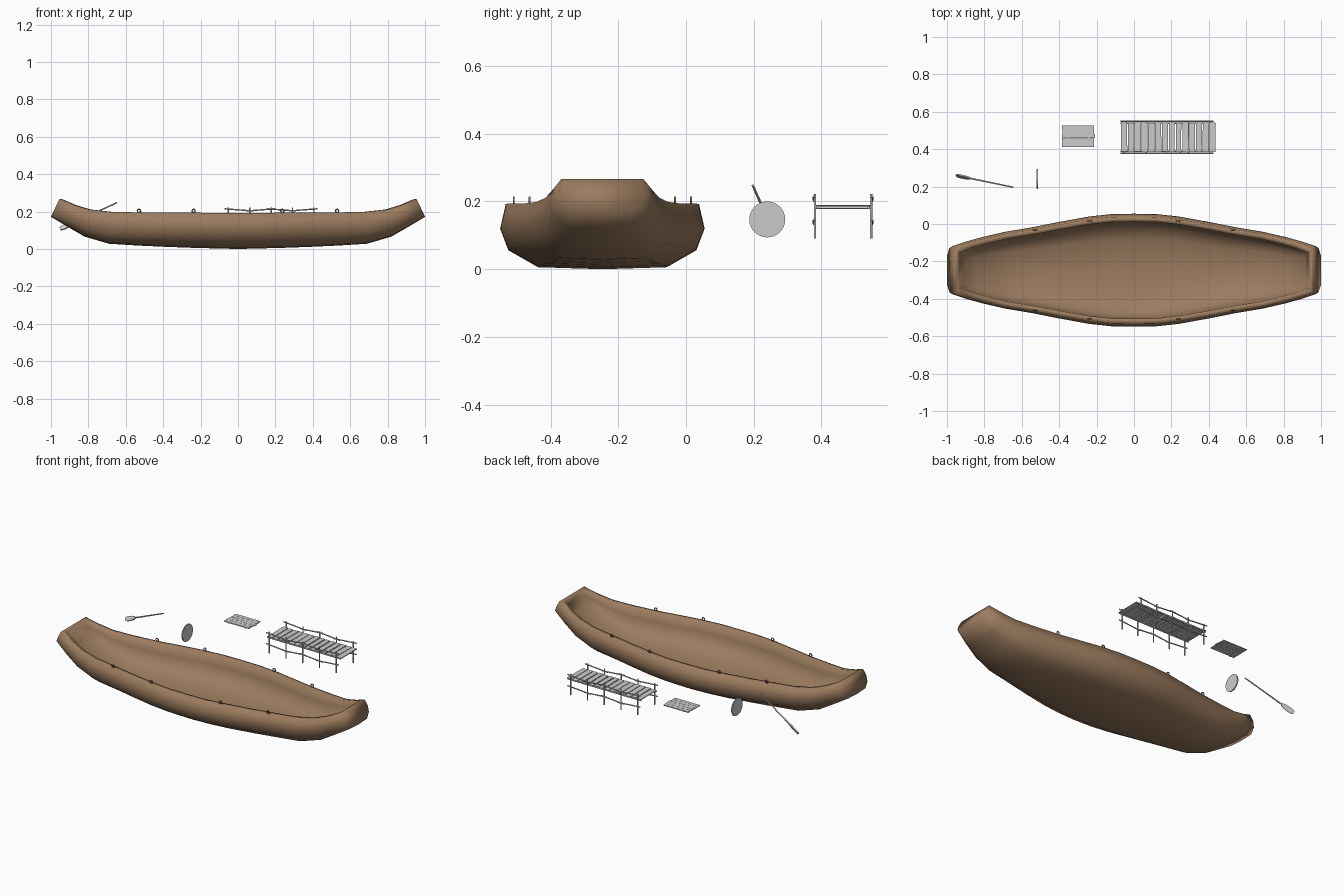
import bpy, bmesh, math, random
from mathutils import Vector, Quaternion

if "Cube" in bpy.data.objects:
    bpy.data.objects.remove(bpy.data.objects["Cube"])

random.seed(4)
CY = -0.247  # boat centre line in y

brown = bpy.data.materials.new("brown_wood")
brown.diffuse_color = (0.33, 0.2, 0.115, 1)
brown.use_nodes = True
brown.node_tree.nodes["Principled BSDF"].inputs["Base Color"].default_value = brown.diffuse_color


def mesh_object(name, bm, mat=None, smooth=None):
    bmesh.ops.recalc_face_normals(bm, faces=bm.faces)
    me = bpy.data.meshes.new(name)
    bm.to_mesh(me)
    bm.free()
    ob = bpy.data.objects.new(name, me)
    bpy.context.collection.objects.link(ob)
    if mat:
        me.materials.append(mat)
    if smooth:
        bpy.ops.object.select_all(action='DESELECT')
        bpy.context.view_layer.objects.active = ob
        ob.select_set(True)
        bpy.ops.object.shade_smooth_by_angle(angle=math.radians(smooth))
    return ob


def rod(name, a, b, r, sides=8, r2=None):
    a, b = Vector(a), Vector(b)
    bm = bmesh.new()
    bmesh.ops.create_cone(bm, cap_ends=True, segments=sides, radius1=r,
                          radius2=r2 or r, depth=(b - a).length)
    ob = mesh_object(name, bm, smooth=50)
    ob.rotation_mode = 'QUATERNION'
    ob.rotation_quaternion = (b - a).to_track_quat('Z', 'Y')
    ob.location = (a + b) / 2
    return ob


def box(name, loc, size, rot=(0, 0, 0)):
    bm = bmesh.new()
    bmesh.ops.create_cube(bm, size=1)
    bmesh.ops.scale(bm, vec=size, verts=bm.verts)
    ob = mesh_object(name, bm)
    ob.location, ob.rotation_euler = loc, rot
    return ob


# Hull stations: x at keel, x at rim, half width, keel height, rim height
half = [(0, 0, .302, 0, .193), (.12, .12, .300, .003, .193), (.24, .24, .287, .006, .194),
        (.40, .40, .258, .012, .194), (.53, .53, .232, .018, .195), (.69, .69, .205, .028, .199),
        (.82, .80, .178, .066, .211), (.91, .88, .155, .118, .235), (1, .955, .128, .172, .267)]
stations = [(-a, -b, w, lo, hi) for a, b, w, lo, hi in reversed(half[1:])] + half
outer_sec = [(.945, 1), (1, .62), (.92, .29), (.63, .03), (0, 0)]
inner_sec = [(1, 1), (1.0, .62), (.90, .30), (.62, .06), (0, .03)]


def full(sec):
    return sec + [(-u, v) for u, v in reversed(sec[:-1])]


bm = bmesh.new()


def skin(inner):
    grid = []
    for xk, xr, w, lo, hi in stations:
        if inner:
            w = w * .945 - .026
            xk, xr = xk * .91, xr * .985
            lo = min(lo + .018, hi - .1)
        grid.append([bm.verts.new((xk + (xr - xk) * v, CY + u * w, lo + (hi - lo) * v))
                     for u, v in full(inner_sec if inner else outer_sec)])
    for p, q in zip(grid, grid[1:]):
        for j in range(len(p) - 1):
            bm.faces.new((p[j], p[j + 1], q[j + 1], q[j]))
    bm.faces.new(grid[0])
    bm.faces.new(grid[-1])
    return [r[0] for r in grid] + [r[-1] for r in reversed(grid)]


# Outer and inner skins joined by the rim, smooth all over
rim_out, rim_in = skin(False), skin(True)
n = len(rim_out)
for i in range(n):
    k = (i + 1) % n
    bm.faces.new((rim_out[i], rim_out[k], rim_in[k], rim_in[i]))
mesh_object("boat_hull", bm, brown, 179)

# Rope rings along the rim
for x, w in ((.53, .215), (.237, .262)):
    for sx in (-1, 1):
        for sy in (-1, 1):
            bpy.ops.mesh.primitive_torus_add(
                major_radius=.0085, minor_radius=.0032, major_segments=14, minor_segments=6,
                location=(sx * x, CY + sy * w, .204), rotation=(math.pi / 2, 0, 0))
            ring = bpy.context.object
            ring.name = "rope_ring"
            ring.data.materials.append(brown)
            bpy.ops.object.shade_smooth()

# Paddle: tapered shaft and flat blade
tip, grip = Vector((-.953, .26, .106)), Vector((-.647, .197, .248))
axis = grip - tip
rod("paddle_shaft", tip + axis * .15, grip, .0045, 8, .0035)
bm = bmesh.new()
outline = [(-.007, .085), (-.013, .066), (-.014, .02), (-.009, .003),
           (.009, .003), (.014, .02), (.013, .066), (.007, .085)]
f = bm.faces.new([bm.verts.new((x, -.004, z)) for x, z in outline])
ext = bmesh.ops.extrude_face_region(bm, geom=[f])
bmesh.ops.translate(bm, vec=(0, .008, 0),
                    verts=[v for v in ext["geom"] if isinstance(v, bmesh.types.BMVert)])
blade = mesh_object("paddle_blade", bm)
blade.rotation_mode = 'QUATERNION'
blade.rotation_quaternion = (axis.to_track_quat('Z', 'Y')
                             @ Quaternion((0, 0, 1), math.radians(60)))
blade.location = tip

# Upright round disc with a slightly domed face
bm = bmesh.new()
bmesh.ops.create_cone(bm, cap_ends=True, segments=32, radius1=.053, radius2=.053, depth=.008)
bmesh.ops.bevel(bm, geom=[e for e in bm.edges if abs(e.verts[0].co.z - e.verts[1].co.z) < 1e-5],
                offset=.002, segments=2, affect='EDGES')
disc = mesh_object("round_disc", bm, smooth=30)
disc.location, disc.rotation_euler = (-.516, .24, .147), (0, math.pi / 2, 0)

# Small plank panel with two battens underneath
for i in range(5):
    length = .174 + random.uniform(-.006, .002)
    box("panel_plank", (-.298 + random.uniform(-.002, .002), .4235 + i * .0232, .187),
        (length, .0222, .005), (0, 0, random.uniform(-.008, .008)))
for x in (-.355, -.24):
    box("panel_batten", (x, .469, .183), (.012, .108, .004))

# Walkway deck slats
for i in range(14):
    box("walkway_slat", (-.053 + i * .0364, .464 + random.uniform(-.002, .002), .186),
        (.031 + random.uniform(-.003, .003), .157, .005),
        (random.uniform(-.015, .015), 0, random.uniform(-.015, .015)))

# Walkway beams, posts and overlapping upper and lower rails on both sides
post_x = [-.052 + .1145 * i for i in range(5)]
for y, side in ((.381, -1), (.547, 1)):
    rod("walkway_beam", (-.072, y - side * .008, .181), (.432, y - side * .008, .181), .0035)
    for x in post_x:
        rod("walkway_post", (x, y, .091), (x, y, .222), .0036)
    for i, (a, b) in enumerate(zip(post_x, post_x[1:])):
        d = .006 * (-1) ** i
        for z in (.209, .14):
            rod("walkway_rail", (a - .02, y + side * .003, z + d),
                (b + .02, y + side * .003, z - d), .0036)
for x in post_x:
    rod("walkway_crossbar", (x, .381, .181), (x, .547, .181), .003)
